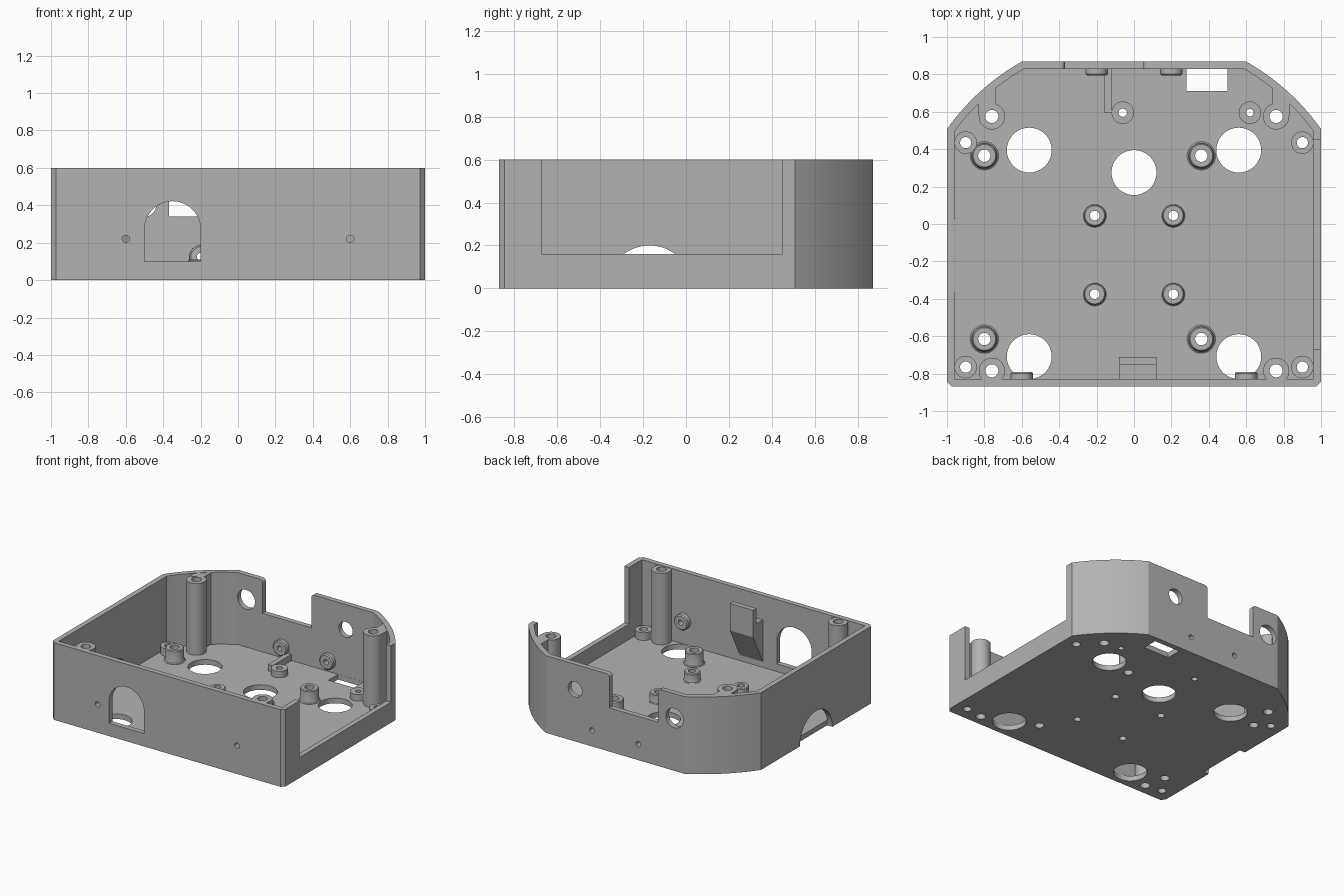
import bpy, bmesh, math
from mathutils import Vector

if "Cube" in bpy.data.objects:
    bpy.data.objects.remove(bpy.data.objects["Cube"])

grey = bpy.data.materials.new("light_grey_plastic")
grey.diffuse_color = (0.45, 0.45, 0.45, 1)
grey.use_nodes = True
grey.node_tree.nodes["Principled BSDF"].inputs["Base Color"].default_value = grey.diffuse_color
FLOOR = 0.04


def place(axis, a, b, t):
    """Map a profile point (a, b) at depth t along the given axis."""
    return {'x': (t, a, b), 'y': (a, t, b), 'z': (a, b, t)}[axis]


def prism(bm, pts, axis, lo, hi):
    rings = [[bm.verts.new(place(axis, a, b, t)) for a, b in pts] for t in (lo, hi)]
    n = len(pts)
    bm.faces.new(rings[0])
    bm.faces.new(rings[1])
    for i in range(n):
        j = (i + 1) % n
        bm.faces.new((rings[0][i], rings[0][j], rings[1][j], rings[1][i]))


def arc(cx, cy, r, a0, a1, n):
    return [(cx + r * math.cos(math.radians(a0 + (a1 - a0) * i / n)),
             cy + r * math.sin(math.radians(a0 + (a1 - a0) * i / n))) for i in range(n + 1)]


def circle(cx, cy, r, n=32):
    return arc(cx, cy, r, 0, 360, n)[:-1]


def rect(x0, y0, x1, y1):
    return [(x0, y0), (x1, y0), (x1, y1), (x0, y1)]


def tube(bm, axis, ca, cb, profile, n=32):
    """Spin a closed (radius, depth) profile around an axis."""
    rings = []
    for r, t in profile:
        rings.append([bm.verts.new(place(axis, a, b, t)) for a, b in circle(ca, cb, r, n)])
    for k in range(len(rings)):
        p, q = rings[k], rings[(k + 1) % len(rings)]
        for i in range(n):
            j = (i + 1) % n
            bm.faces.new((p[i], p[j], q[j], q[i]))


def finish(name, bm):
    bmesh.ops.recalc_face_normals(bm, faces=bm.faces[:])
    me = bpy.data.meshes.new(name)
    bm.to_mesh(me)
    bm.free()
    ob = bpy.data.objects.new(name, me)
    bpy.context.collection.objects.link(ob)
    me.materials.append(grey)
    return ob


def activate(ob):
    bpy.ops.object.select_all(action='DESELECT')
    ob.select_set(True)
    bpy.context.view_layer.objects.active = ob


def smooth(ob):
    activate(ob)
    bpy.ops.object.shade_smooth_by_angle(angle=math.radians(30))


def cut(ob, cutter):
    activate(ob)
    m = ob.modifiers.new("cut", 'BOOLEAN')
    m.operation, m.solver, m.object = 'DIFFERENCE', 'EXACT', cutter
    bpy.ops.object.modifier_apply(modifier=m.name)
    bpy.data.objects.remove(cutter)


def outline(hx, front, back, r, chamfer):
    """Box outline with rounded back shoulders and chamfered front corners."""
    a0 = math.degrees(math.acos(hx / r))
    a1 = math.degrees(math.asin((back + 0.2) / r))
    right = [(hx - chamfer, front), (hx, front + chamfer)] if chamfer else [(hx, front)]
    right += arc(0, -0.2, r, a0, a1, 12)
    return right + [(-x, y) for x, y in reversed(right)]


# Fittings on the floor: (x, y, outer radius, hole radius, top height, flare)
mirror = (-1, 1)
tall = [(s * 0.76, y, 0.07, 0.035, 0.597, 0) for s in mirror for y in (0.575, -0.785)]
corner = [(s * 0.9, y, 0.06, 0.03, 0.1, 0) for s in mirror for y in (0.435, -0.765)]
large = [(x, y, 0.066, 0.033, 0.14, 0.01) for x in (-0.8, 0.36) for y in (0.365, -0.615)]
small = [(s * 0.21, y, 0.058, 0.026, 0.11, 0.008) for s in mirror for y in (0.045, -0.375)]
short = [(-0.06, 0.595, 0.06, 0.022, 0.09, 0), (0.62, 0.595, 0.06, 0.02, 0.09, 0)]
fittings = {"tall_posts": tall, "corner_bosses": corner, "large_standoffs": large,
            "small_standoffs": small, "short_bosses": short}

# Case shell: outer solid minus cavity
bm = bmesh.new()
prism(bm, outline(1.0, -0.87, 0.87, 1.225, 0.026), 'z', 0, 0.6)
shell = finish("case_shell", bm)
bm = bmesh.new()
prism(bm, outline(0.96, -0.83, 0.83, 1.185, 0), 'z', FLOOR, 0.8)
cut(shell, finish("cavity_cutter", bm))

# Openings in floor and walls
bm = bmesh.new()
for x, y in [(-0.56, 0.395), (0.56, 0.395), (0, 0.275), (-0.56, -0.709), (0.56, -0.709)]:
    prism(bm, circle(x, y, 0.12, 48), 'z', -0.1, 0.07)
for group in fittings.values():
    for x, y, r, h, top, flare in group:
        prism(bm, circle(x, y, h), 'z', -0.1, 0.07)
prism(bm, rect(0.28, 0.71, 0.5, 0.829), 'z', -0.1, 0.07)
# arched front opening and front screw holes
prism(bm, [(-0.5, 0.1), (-0.2, 0.1)] + arc(-0.35, 0.272, 0.15, 0, 180, 24), 'y', -0.95, -0.8)
for s in mirror:
    prism(bm, circle(s * 0.6, 0.22, 0.02), 'y', -0.95, -0.8)
    prism(bm, circle(s * 0.2, 0.125, 0.02), 'y', 0.8, 0.95)
# back notch with rounded lips, and round back holes
f = 0.025
prism(bm, [(-0.37, 0.34), (0.05, 0.34)] + arc(0.05 + f, 0.6 - f, f, 180, 90, 6)
      + [(0.05 + f, 0.7), (-0.37 - f, 0.7)] + arc(-0.37 - f, 0.6 - f, f, 90, 0, 6), 'y', 0.79, 0.95)
prism(bm, circle(-0.51, 0.41, 0.075), 'y', 0.74, 0.95)
prism(bm, circle(0.345, 0.405, 0.06), 'y', 0.79, 0.95)
# right wall cutout and left wall half-round notch
prism(bm, rect(-0.67, 0.16, 0.45, 0.7), 'x', 0.94, 1.1)
prism(bm, circle(-0.17, 0, 0.2, 64), 'x', -1.1, -0.955)
cut(shell, finish("opening_cutter", bm))
smooth(shell)

# Posts, bosses and standoffs on the floor
for name, group in fittings.items():
    bm = bmesh.new()
    for x, y, r, h, top, fl in group:
        c = 0.006 if fl else 0.0
        prof = [(h, FLOOR - 0.002), (r + fl, FLOOR - 0.002)]
        if fl:
            prof += [(r + fl, FLOOR + 0.002), (r + fl * 0.3, FLOOR + fl * 0.7), (r, FLOOR + fl * 1.6),
                     (r, top - c), (r - c, top)]
        else:
            prof += [(r, top)]
        tube(bm, 'z', x, y, prof + [(h, top)])
    smooth(finish(name, bm))

# Screw bosses on the inside of the front and back walls
for name, x, z, y0, y1 in [("front_wall_bosses", 0.6, 0.22, -0.832, -0.79),
                           ("back_wall_bosses", 0.2, 0.125, 0.832, 0.795)]:
    d = 0.008 if y1 > y0 else -0.008
    bm = bmesh.new()
    for s in mirror:
        tube(bm, 'y', s * x, z, [(0.02, y0), (0.06, y0), (0.06, y1 - d), (0.052, y1), (0.02, y1)])
    smooth(finish(name, bm))

# Gussets tying the back posts to the curved shoulders
bm = bmesh.new()
for s in mirror:
    prism(bm, [(s * x, y) for x, y in
               [(0.74, 0.615), (0.785, 0.612), (0.832, 0.575), (0.832, 0.66), (0.74, 0.745)]],
          'z', FLOOR - 0.002, 0.598)
finish("post_gussets", bm)

# Low rib beside the back boss
bm = bmesh.new()
prism(bm, rect(-0.16, 0.595, -0.12, 0.832), 'z', FLOOR - 0.002, 0.09)
finish("floor_rib", bm)

# Hook on the front wall
bm = bmesh.new()
prism(bm, [(-0.832, 0.08), (-0.71, 0.32), (-0.71, 0.53), (-0.75, 0.53), (-0.75, 0.41), (-0.832, 0.41)],
      'x', -0.08, 0.12)
finish("front_hook", bm)
